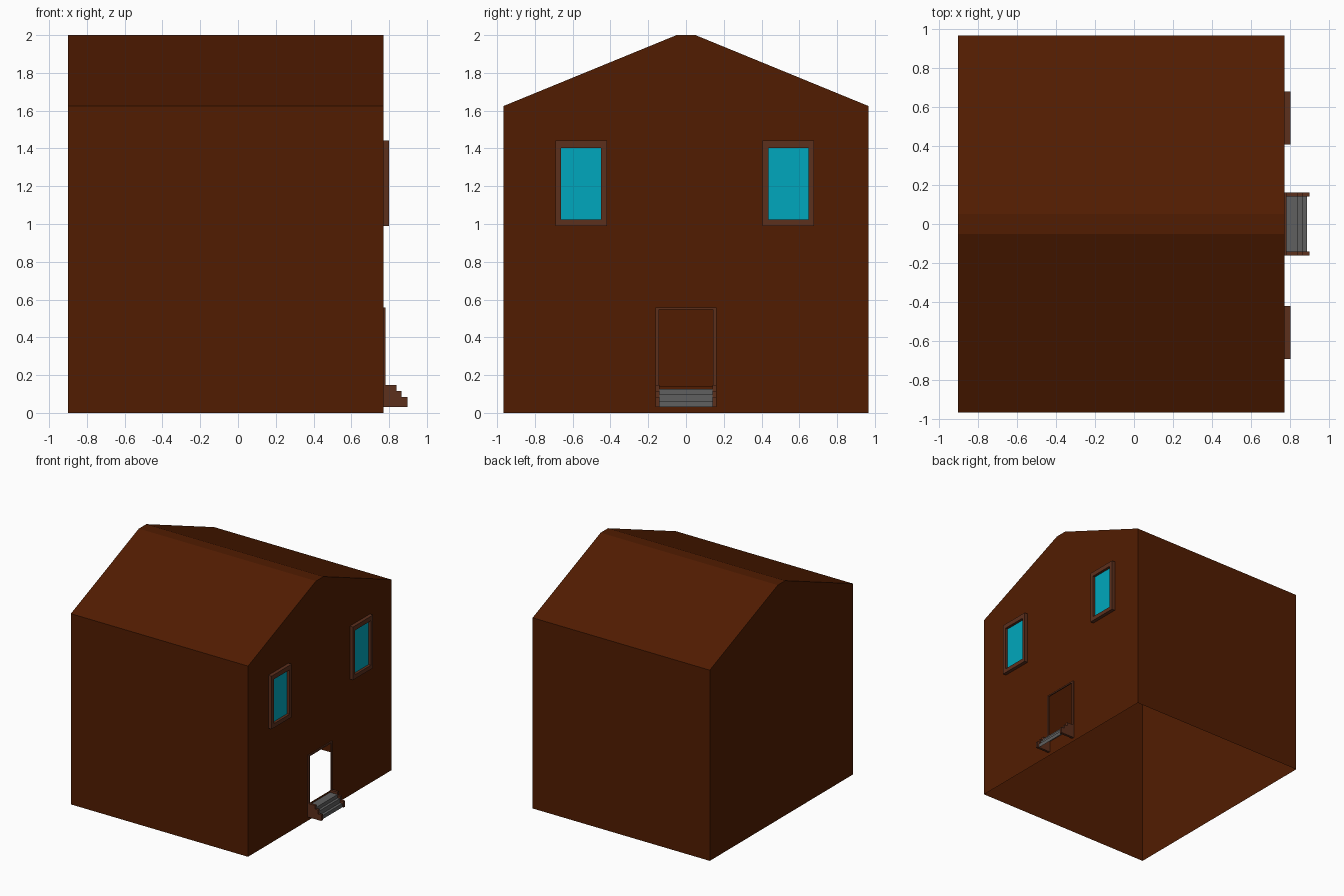
import bpy, bmesh

if "Cube" in bpy.data.objects:
    bpy.data.objects.remove(bpy.data.objects["Cube"])


def material(name, rgb):
    m = bpy.data.materials.new(name)
    m.diffuse_color = (*rgb, 1)
    m.use_nodes = True
    m.node_tree.nodes["Principled BSDF"].inputs["Base Color"].default_value = m.diffuse_color
    return m


WALL = material("dark brown", (0.083, 0.0115, 0.0003))
TRIM = material("trim brown", (0.108, 0.029, 0.012))
GLASS = material("teal glass", (0.0, 0.389, 0.51))
STEP = material("step grey", (0.115, 0.115, 0.115))


def finish(name, bm, mat):
    me = bpy.data.meshes.new(name)
    bm.to_mesh(me)
    bm.free()
    me.materials.append(mat)
    ob = bpy.data.objects.new(name, me)
    bpy.context.collection.objects.link(ob)
    return ob


def extrude(bm, points, offset):
    """Extrude a closed 3D outline into a solid."""
    face = bm.faces.new([bm.verts.new(p) for p in points])
    res = bmesh.ops.extrude_face_region(bm, geom=[face], use_keep_orig=True)
    moved = [v for v in res["geom"] if isinstance(v, bmesh.types.BMVert)]
    bmesh.ops.translate(bm, vec=offset, verts=moved)
    bmesh.ops.recalc_face_normals(bm, faces=bm.faces[:])


def add_box(bm, lo, hi):
    extrude(bm, [(lo[0], lo[1], lo[2]), (lo[0], hi[1], lo[2]),
                 (lo[0], hi[1], hi[2]), (lo[0], lo[1], hi[2])],
            (hi[0] - lo[0], 0, 0))


def delete_faces(bm, test):
    """Remove the faces whose centre passes the test."""
    bad = [f for f in bm.faces if test(f.calc_center_median(), f.normal)]
    bmesh.ops.delete(bm, geom=bad, context='FACES')


X0, X1, W = -0.90, 0.77, 0.965
DOOR_Y, DOOR_Z0, DOOR_Z1 = 0.144, 0.143, 0.547

# House shell: gabled profile with a narrow flat ridge, open underneath
bm = bmesh.new()
profile = [(-W, 0), (W, 0), (W, 1.625), (0.05, 2), (-0.05, 2), (-W, 1.625)]
extrude(bm, [(X0, y, z) for y, z in profile], (X1 - X0, 0, 0))
delete_faces(bm, lambda c, n: c.z < 1e-4)

# Door opening: slice the right gable and remove the middle piece
for co, no in (((0, -DOOR_Y, 0), (0, 1, 0)), ((0, DOOR_Y, 0), (0, 1, 0)),
               ((0, 0, DOOR_Z0), (0, 0, 1)), ((0, 0, DOOR_Z1), (0, 0, 1))):
    gable = [f for f in bm.faces if all(v.co.x > X1 - 1e-4 for v in f.verts)]
    parts = set(gable)
    for f in gable:
        parts.update(f.edges)
        parts.update(f.verts)
    bmesh.ops.bisect_plane(bm, geom=list(parts), plane_co=co, plane_no=no)
delete_faces(bm, lambda c, n: c.x > X1 - 1e-4 and abs(c.y) < DOOR_Y
             and DOOR_Z0 < c.z < DOOR_Z1)
finish("house_shell", bm, WALL)


def frame(name, x0, x1, outer, inner):
    """Rectangular frame on the right wall; rectangles are y0, y1, z0, z1."""
    a, b, c, d = outer
    e, f, g, h = inner
    bm = bmesh.new()
    add_box(bm, (x0, a, c), (x1, e, d))
    add_box(bm, (x0, f, c), (x1, b, d))
    add_box(bm, (x0, e, h), (x1, f, d))
    if g > c:
        add_box(bm, (x0, e, c), (x1, f, g))
    return finish(name, bm, TRIM)


# Windows
for side, cy in (("left", -0.555), ("right", 0.542)):
    frame(side + "_window_frame", X1, 0.80,
          (cy - 0.136, cy + 0.136, 0.99, 1.442),
          (cy - 0.106, cy + 0.106, 1.025, 1.403))
    bm = bmesh.new()
    add_box(bm, (X1, cy - 0.106, 1.025), (X1 + 0.008, cy + 0.106, 1.403))
    finish(side + "_window_glass", bm, GLASS)

# Door frame
frame("door_frame", X1, 0.78, (-0.161, 0.161, 0.14, 0.559),
      (-DOOR_Y, DOOR_Y, 0.14, DOOR_Z1))

# Steps: stair-shaped sheet across the doorway, open at back and underneath
bm = bmesh.new()
tread = [(X1, 0.03), (0.885, 0.03), (0.885, 0.062), (0.862, 0.062),
         (0.862, 0.098), (0.84, 0.098), (0.84, 0.127), (X1, 0.127)]
extrude(bm, [(x, -0.14, z) for x, z in tread], (0, 0.28, 0))
delete_faces(bm, lambda c, n: n.z < -0.5 or n.x < -0.5 or abs(n.y) > 0.5)
finish("steps", bm, STEP)

# Stepped side panels
cheek = [(X1, 0.032), (0.898, 0.032), (0.898, 0.083), (0.866, 0.083),
         (0.866, 0.117), (0.838, 0.117), (0.838, 0.148), (X1, 0.148)]
for side, y in (("left", -0.161), ("right", 0.14)):
    bm = bmesh.new()
    extrude(bm, [(x, y, z) for x, z in cheek], (0, 0.021, 0))
    finish(side + "_step_side", bm, TRIM)
